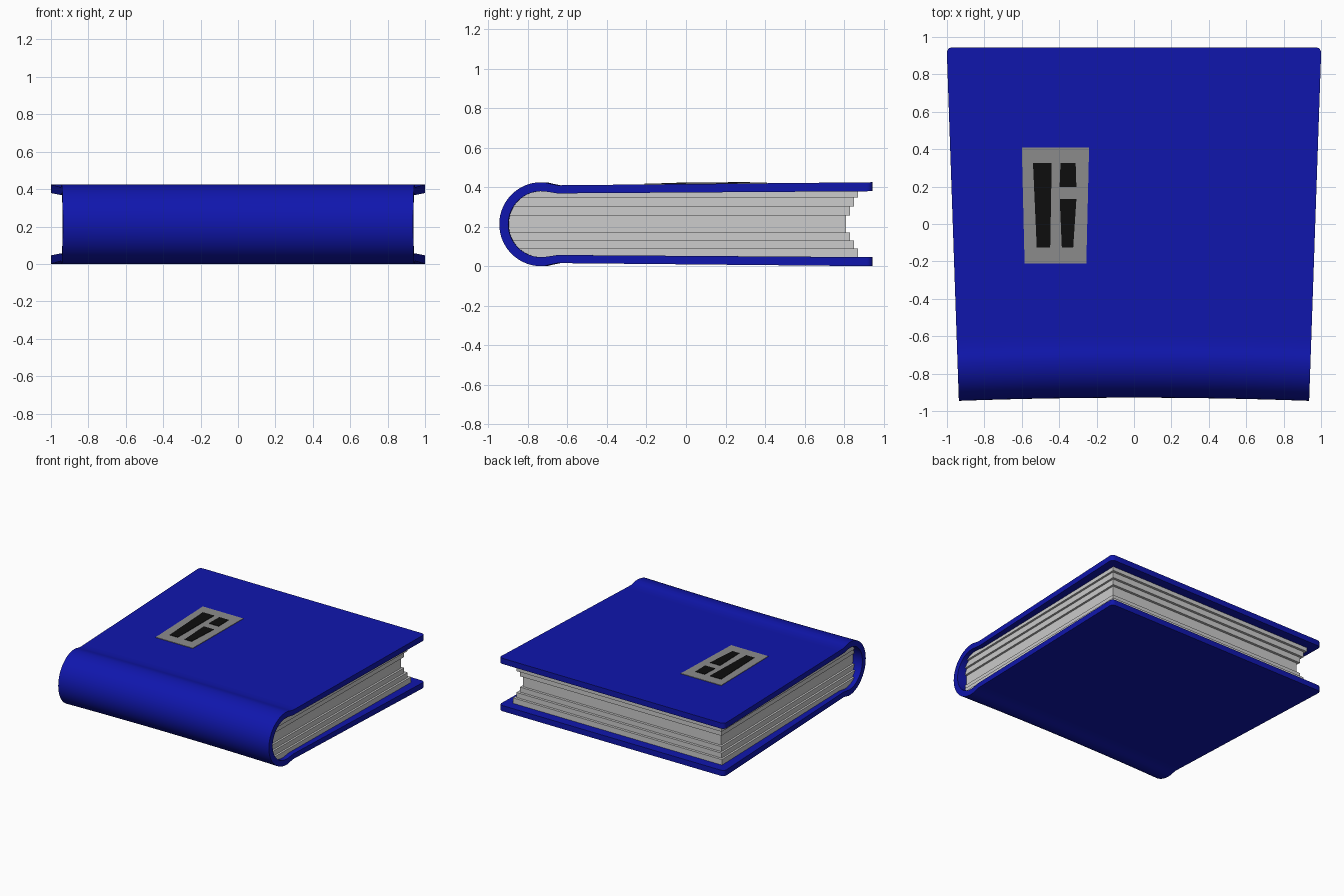
import bpy, bmesh, math

if "Cube" in bpy.data.objects:
    bpy.data.objects.remove(bpy.data.objects["Cube"])

CY, CZ = -0.733, 0.2125      # spine centre in the y-z plane
R_OUT, R_IN = 0.2125, 0.167


def material(name, rgb):
    m = bpy.data.materials.new(name)
    m.diffuse_color = (*rgb, 1)
    m.use_nodes = True
    m.node_tree.nodes["Principled BSDF"].inputs["Base Color"].default_value = m.diffuse_color
    return m


blue = material("blue_cloth", (0.005, 0.008, 0.42))
grey = material("plate_grey", (0.26, 0.26, 0.26))
black = material("black_inlay", (0.004, 0.004, 0.004))


def half_width(y):
    # boards flare towards the fore edge and have small rounded corners
    w = 0.969 + 0.0325 * y / 0.945
    r = 0.03
    d = y - (0.945 - r)
    if d > 0:
        w -= r - math.sqrt(max(r * r - d * d, 0))
    return w


def sweep(name, loop, width, steps, bow=0.0, mat=None):
    # closed y-z loop swept across x, with variable width and a bowed spine
    bm = bmesh.new()
    rows = []
    for i in range(steps + 1):
        s = -1 + 2 * i / steps
        rows.append([bm.verts.new((s * width(y),
                                   y + bow * (1 - s * s) * (0.945 - y) / 1.89, z))
                     for y, z in loop])
    n = len(loop)
    for a, b in zip(rows, rows[1:]):
        for j in range(n):
            k = (j + 1) % n
            bm.faces.new((a[j], a[k], b[k], b[j]))
    bm.faces.new(rows[0])
    bm.faces.new(rows[-1])
    return finish(name, bm, mat)


def finish(name, bm, mat=None):
    bmesh.ops.recalc_face_normals(bm, faces=bm.faces)
    me = bpy.data.meshes.new(name)
    bm.to_mesh(me)
    bm.free()
    ob = bpy.data.objects.new(name, me)
    bpy.context.collection.objects.link(ob)
    if mat:
        me.materials.append(mat)
    return ob


# Cover: one wrapped sheet, boards joined by a round spine with hinge grooves
def half_profile(r, groove, edge):
    # upper half, from fore edge to the spine's middle (heights above CZ)
    start, end = (-0.65, groove), (0.945, edge)
    ys = [0.945, 0.941, 0.933, 0.924, 0.915, 0.6, 0.2, -0.2, -0.6]
    pts = [(y, groove + (edge - groove) * (y + 0.65) / 1.595) for y in ys]
    pts.append(start)
    pts.append((-0.69, (groove + r * 0.985) / 2 + 0.002))
    for i in range(17):
        a = math.radians(86 + 94 * i / 16)
        pts.append((CY + r * math.cos(a), r * math.sin(a)))
    return pts


def full_profile(*args):
    up = half_profile(*args)
    return ([(y, CZ + h) for y, h in up] +
            [(y, CZ - h) for y, h in reversed(up[:-1])])


outer = full_profile(R_OUT, 0.197, 0.2125)
inner = full_profile(R_IN, 0.156, 0.167)

bm = bmesh.new()
STEPS = 16
grid = []
for prof in (outer, inner):
    rows = []
    for i in range(STEPS + 1):
        s = -1 + 2 * i / STEPS
        rows.append([bm.verts.new((s * half_width(y),
                                   y + 0.017 * (1 - s * s) * (0.945 - y) / 1.89, z))
                     for y, z in prof])
    grid.append(rows)
o, n_ = grid
N = len(outer)
for rows in grid:
    for a, b in zip(rows, rows[1:]):
        for j in range(N - 1):
            bm.faces.new((a[j], a[j + 1], b[j + 1], b[j]))
for i in (0, STEPS):                       # head and tail edges
    for j in range(N - 1):
        bm.faces.new((o[i][j], o[i][j + 1], n_[i][j + 1], n_[i][j]))
for j in (0, N - 1):                       # fore edges
    for i in range(STEPS):
        bm.faces.new((o[i][j], o[i + 1][j], n_[i + 1][j], n_[i][j]))
cover = finish("cover", bm, blue)

# Page block: stacked layers stepping in towards the middle
levels = [0.043, 0.09, 0.13, 0.17, 0.257, 0.302, 0.347, 0.382]
for k, (z0, z1) in enumerate(zip(levels, levels[1:])):
    step = 3 - abs(k - 3)
    back = 0.87 - 0.02 * step
    r = R_IN + 0.004
    a0, a1 = [math.asin(max(-1, min(1, (z - CZ) / r))) for z in (z0, z1)]
    loop = [(back, z1), (back, z0)]
    for i in range(9):
        a = a0 + (a1 - a0) * i / 8
        loop.append((CY - r * math.cos(a), CZ + r * math.sin(a)))
    sweep("page_layer_%d" % (k + 1), loop,
          lambda y: 0.917 + 0.014 * y - 0.016 * step, 8, bow=0.012)


# Cover plate and inlays, lying on the slightly sloping front board
def plaque(name, corners, lift, mat):
    bm = bmesh.new()
    tops, bots = [], []
    for x, y in corners:
        z = CZ + 0.197 + 0.0155 * (y + 0.65) / 1.595
        tops.append(bm.verts.new((x, y, z + lift)))
        bots.append(bm.verts.new((x, y, z - 0.01)))
    bm.faces.new(tops)
    bm.faces.new(bots)
    for i in range(4):
        j = (i + 1) % 4
        bm.faces.new((tops[i], tops[j], bots[j], bots[i]))
    finish(name, bm, mat)


plaque("cover_plate", [(-0.60, 0.41), (-0.24, 0.41), (-0.255, -0.21), (-0.585, -0.21)], 0.004, grey)
plaque("long_inlay", [(-0.54, 0.325), (-0.44, 0.325), (-0.448, -0.125), (-0.52, -0.125)], 0.007, black)
plaque("short_inlay", [(-0.393, 0.325), (-0.312, 0.325), (-0.308, 0.197), (-0.398, 0.197)], 0.007, black)
plaque("lower_inlay", [(-0.397, 0.133), (-0.308, 0.133), (-0.325, -0.125), (-0.386, -0.125)], 0.007, black)

# Smooth the rounded cover, keeping board edges sharp
bpy.context.view_layer.objects.active = cover
cover.select_set(True)
bpy.ops.object.shade_smooth_by_angle(angle=math.radians(35))
